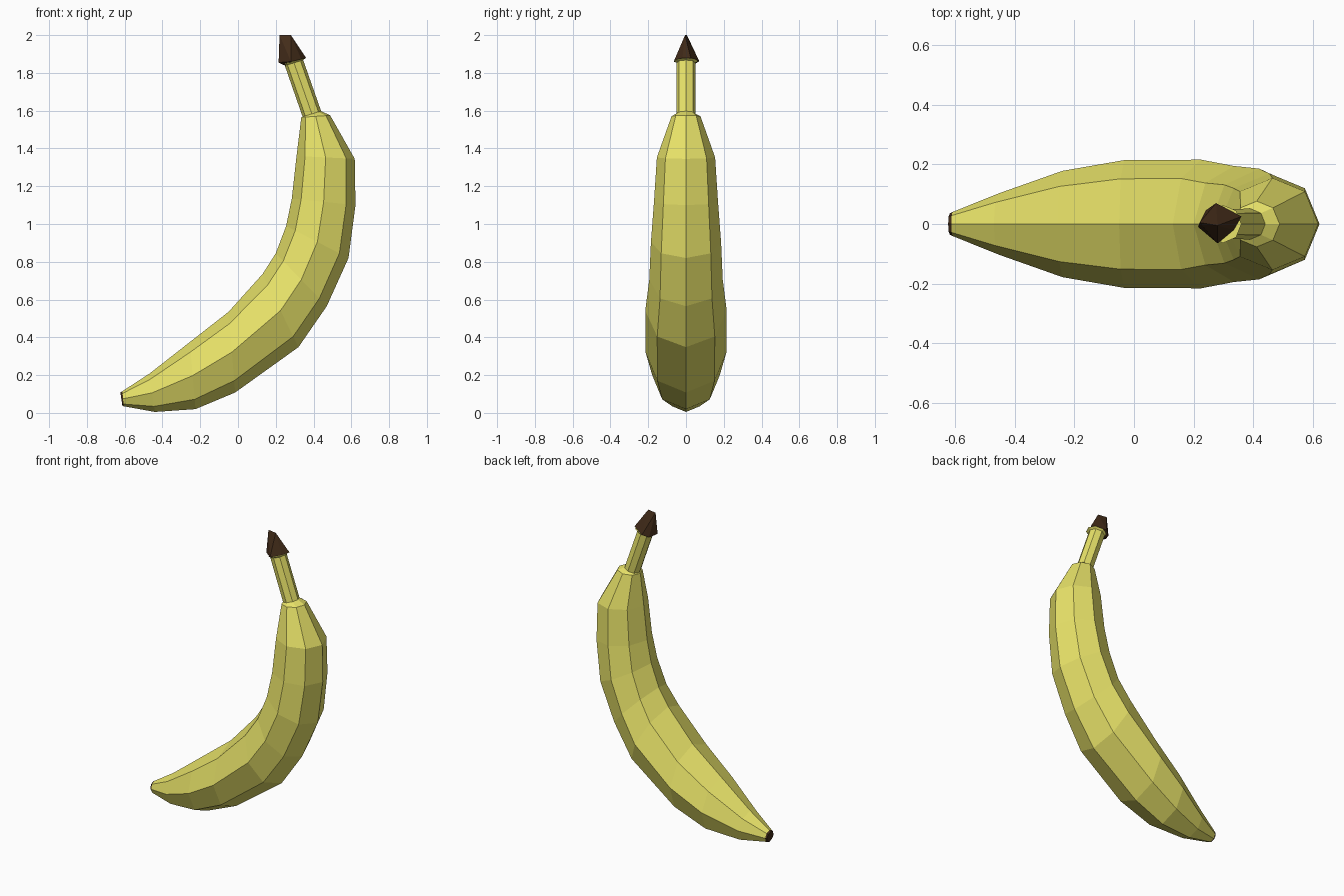
import bpy, bmesh, math
from mathutils import Vector

if "Cube" in bpy.data.objects:
    bpy.data.objects.remove(bpy.data.objects["Cube"])


def material(name, rgb):
    m = bpy.data.materials.new(name)
    m.diffuse_color = (*rgb, 1)
    m.use_nodes = True
    m.node_tree.nodes["Principled BSDF"].inputs["Base Color"].default_value = m.diffuse_color
    return m


def finish(name, bm, mat):
    bmesh.ops.recalc_face_normals(bm, faces=bm.faces)
    me = bpy.data.meshes.new(name)
    bm.to_mesh(me)
    bm.free()
    me.materials.append(mat)
    ob = bpy.data.objects.new(name, me)
    bpy.context.collection.objects.link(ob)
    return ob


def loft(name, sections, mat, sides=8):
    """Skin octagonal rings, each given by its inner and outer point (x, z)."""
    bm = bmesh.new()
    rings = []
    for xi, zi, xo, zo in sections:
        inner, outer = Vector((xi, 0, zi)), Vector((xo, 0, zo))
        c, u = (inner + outer) / 2, (outer - inner) / 2
        v = Vector((0, u.length, 0))
        rings.append([bm.verts.new(c + u * math.cos(a) + v * math.sin(a))
                      for a in (2 * math.pi * i / sides for i in range(sides))])
    for a, b in zip(rings, rings[1:]):
        for i in range(sides):
            j = (i + 1) % sides
            bm.faces.new((a[i], a[j], b[j], b[i]))
    bm.faces.new(rings[0])
    bm.faces.new(rings[-1])
    return finish(name, bm, mat)


yellow = material("peel_yellow", (0.80, 0.76, 0.14))
brown = material("dry_brown", (0.055, 0.025, 0.01))

# Curved fruit body, from blossom end up to the shoulder and stalk
loft("peel", [
    (-0.612, 0.115, -0.605, 0.035),
    (-0.47, 0.207, -0.44, 0.005),
    (-0.255, 0.375, -0.225, 0.02),
    (-0.05, 0.535, -0.015, 0.108),
    (0.13, 0.735, 0.32, 0.348),
    (0.20, 0.845, 0.47, 0.565),
    (0.255, 0.99, 0.585, 0.82),
    (0.285, 1.135, 0.622, 1.10),
    (0.31, 1.36, 0.618, 1.345),
    (0.335, 1.565, 0.488, 1.575),
    (0.342, 1.568, 0.44, 1.598),
    (0.248, 1.838, 0.345, 1.868),
    (0.237, 1.848, 0.36, 1.88),
], yellow)

# Dark cap at the blossom end
loft("blossom_end", [
    (-0.623, 0.108, -0.612, 0.038),
    (-0.612, 0.115, -0.605, 0.035),
], brown)

# Rough-cut chunk on top of the stalk
bm = bmesh.new()
for p in [(0.215, -0.01, 1.855), (0.24, 0.045, 1.845), (0.275, 0.07, 1.862),
          (0.36, 0.025, 1.88), (0.335, -0.02, 1.872), (0.28, -0.065, 1.86),
          (0.25, -0.01, 1.838), (0.22, 0.005, 2.0), (0.28, -0.005, 2.0)]:
    bm.verts.new(p)
bmesh.ops.convex_hull(bm, input=bm.verts)
finish("stalk_tip", bm, brown)
